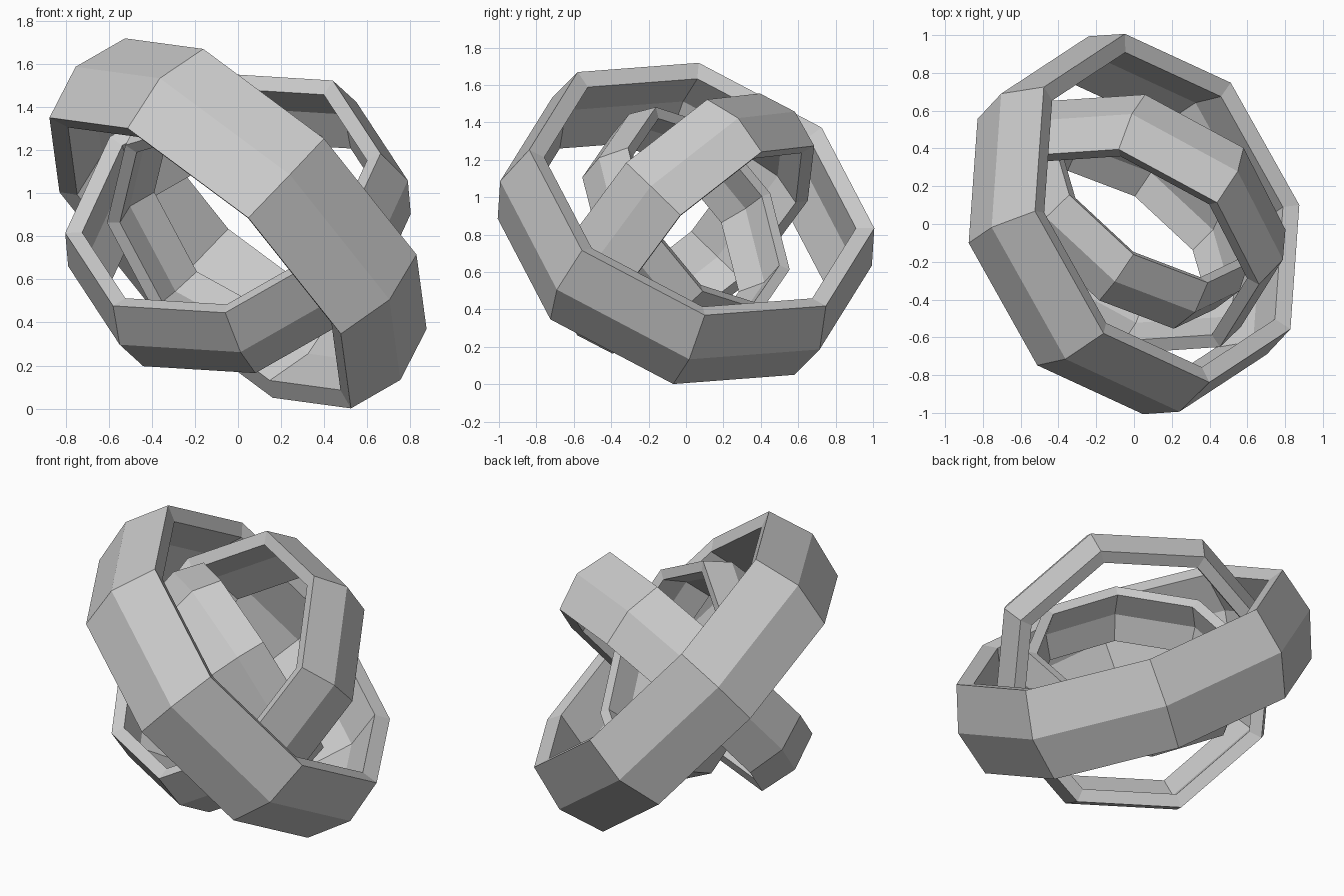
import bpy, bmesh, math
from mathutils import Vector

if "Cube" in bpy.data.objects:
    bpy.data.objects.remove(bpy.data.objects["Cube"])

CENTRE = Vector((0, 0, 0.86))
SIDES = 8

# Ring cross-section as (radius, offset along axis): ridged outside, hollow ridged inside
PROFILE = [(0.972, -0.268), (1.047, 0), (0.972, 0.268),
           (0.878, 0.239), (0.94, 0), (0.878, -0.239)]

grey = bpy.data.materials.new("light_grey")
grey.diffuse_color = (0.6, 0.6, 0.6, 1)
grey.use_nodes = True
grey.node_tree.nodes["Principled BSDF"].inputs["Base Color"].default_value = grey.diffuse_color


def ring(name, scale, axis, corner):
    """Octagonal ring about the axis, with one corner towards the given direction."""
    n = Vector(axis).normalized()
    u = Vector(corner)
    u = (u - n * u.dot(n)).normalized()
    v = n.cross(u)
    bm = bmesh.new()
    loops = []
    for i in range(SIDES):
        a = 2 * math.pi * i / SIDES
        d = u * math.cos(a) + v * math.sin(a)
        loops.append([bm.verts.new(CENTRE + scale * (d * r + n * h)) for r, h in PROFILE])
    m = len(PROFILE)
    for i in range(SIDES):
        a, b = loops[i], loops[(i + 1) % SIDES]
        for j in range(m):
            k = (j + 1) % m
            bm.faces.new((a[j], b[j], b[k], a[k]))
    bmesh.ops.recalc_face_normals(bm, faces=bm.faces)
    me = bpy.data.meshes.new(name)
    bm.to_mesh(me)
    bm.free()
    me.materials.append(grey)
    bpy.context.collection.objects.link(bpy.data.objects.new(name, me))


# Three nested rings, each tilted a different way
ring("outer_ring", 1.0, (0.655, 0.315, 0.687), (-0.695, -0.015, 0.675))
ring("middle_ring", 0.797, (-0.328, -0.68, 0.656), (-0.74, 0.17, -0.18))
ring("inner_ring", 0.637, (0.527, 0.715, 0.463), (-0.09, -0.272, 0.52))
